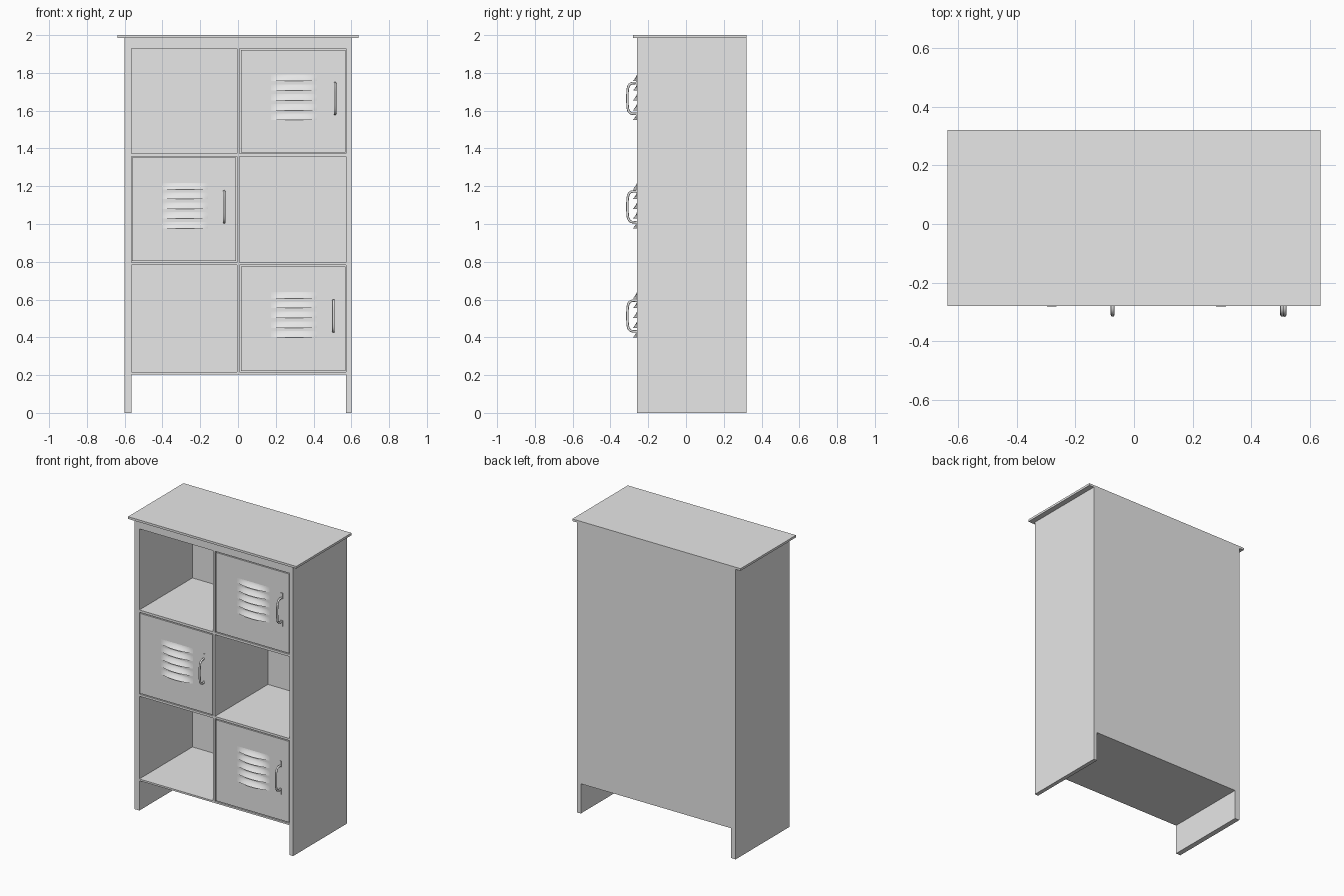
import bpy, bmesh, math

if "Cube" in bpy.data.objects:
    bpy.data.objects.remove(bpy.data.objects["Cube"])

metal = bpy.data.materials.new("grey_metal")
metal.diffuse_color = (0.8, 0.8, 0.8, 1)
metal.use_nodes = True
metal.node_tree.nodes["Principled BSDF"].inputs["Base Color"].default_value = metal.diffuse_color

FRONT, BACK = -0.26, 0.32


def box(name, x0, x1, y0, y1, z0, z1):
    bm = bmesh.new()
    bmesh.ops.create_cube(bm, size=1)
    for v in bm.verts:
        v.co = (x0 if v.co.x < 0 else x1,
                y0 if v.co.y < 0 else y1,
                z0 if v.co.z < 0 else z1)
    return finish(name, bm)


def finish(name, bm):
    me = bpy.data.meshes.new(name)
    bm.to_mesh(me)
    bm.free()
    ob = bpy.data.objects.new(name, me)
    me.materials.append(metal)
    bpy.context.collection.objects.link(ob)
    return ob


def select(ob):
    bpy.ops.object.select_all(action='DESELECT')
    ob.select_set(True)
    bpy.context.view_layer.objects.active = ob


# Pressed louver: bulges out towards its lower edge, closed underneath
def louver(name, cx, z_bottom, half=0.122, height=0.034, depth=0.021):
    bm = bmesh.new()
    cols, rows = 20, 6
    grid = []
    for r in range(rows + 2):
        v = min(r / rows, 1)
        row = []
        for c in range(cols + 1):
            u = 2 * c / cols - 1
            d = 0 if r > rows else depth * (1 - u * u) * v ** 1.4
            row.append(bm.verts.new((cx + u * half, FRONT - d, z_bottom + height * (1 - v))))
        grid.append(row)
    for a, b in zip(grid, grid[1:]):
        for c in range(cols):
            bm.faces.new((a[c], b[c], b[c + 1], a[c + 1]))
    bmesh.ops.remove_doubles(bm, verts=bm.verts, dist=1e-5)
    ob = finish(name, bm)
    select(ob)
    bpy.ops.object.shade_smooth_by_angle(angle=math.radians(40))


# Bow handle: rounded rod with a flat mounting tab at each end
def handle(name, x, z):
    cu = bpy.data.curves.new(name, 'CURVE')
    cu.dimensions = '3D'
    cu.bevel_depth = 0.0065
    cu.bevel_resolution = 2
    cu.use_fill_caps = True
    sp = cu.splines.new('POLY')
    n = 24
    sp.points.add(n)
    for i, p in enumerate(sp.points):
        t = math.pi * i / n
        c, s = math.cos(t), max(math.sin(t), 0)
        p.co = (x, FRONT - 0.05 * s ** 0.5,
                z + 0.082 * math.copysign(abs(c) ** 0.5, c), 1)
    ob = bpy.data.objects.new(name, cu)
    cu.materials.append(metal)
    bpy.context.collection.objects.link(ob)
    select(ob)
    bpy.ops.object.convert(target='MESH')
    bpy.ops.object.shade_smooth_by_angle(angle=math.radians(50))
    for s, label in ((1, "upper"), (-1, "lower")):
        za, zb = sorted((z + s * 0.074, z + s * 0.115))
        box(f"{name}_{label}_tab", x - 0.007, x + 0.007, FRONT - 0.005, FRONT, za, zb)


# Carcass: sides run to the floor as legs
box("left_side", -0.60, -0.565, FRONT, BACK, 0, 1.985)
box("right_side", 0.573, 0.60, FRONT, BACK, 0, 1.985)
box("top_slab", -0.637, 0.637, -0.28, BACK, 1.985, 2.0)
box("top_rail", -0.565, 0.573, FRONT, BACK, 1.928, 1.985)
box("back_panel", -0.565, 0.573, BACK - 0.006, BACK, 0.204, 1.928)
box("centre_divider", -0.006, 0.007, FRONT, BACK - 0.006, 0.216, 1.928)
for name, z0, z1 in (("upper_shelf", 1.357, 1.373),
                     ("lower_shelf", 0.782, 0.797),
                     ("bottom_shelf", 0.204, 0.216)):
    box(name, -0.565, 0.573, FRONT, BACK - 0.006, z0, z1)

# Doors: name, x range, z range, handle x
for name, x0, x1, z0, z1, hx in (("upper_door", 0.017, 0.568, 1.379, 1.922, 0.514),
                                 ("middle_door", -0.56, -0.011, 0.803, 1.351, -0.073),
                                 ("lower_door", 0.017, 0.568, 0.222, 0.776, 0.505)):
    box(name, x0, x1, FRONT, FRONT + 0.02, z0, z1)
    cz = (z0 + z1) / 2
    louver_x = (x0 + x1) / 2 + 0.0045
    for i in range(5):
        louver(f"{name}_louver_{i + 1}", louver_x, cz - 0.1 + i * 0.0517)
    handle(f"{name}_handle", hx, cz + 0.014)
